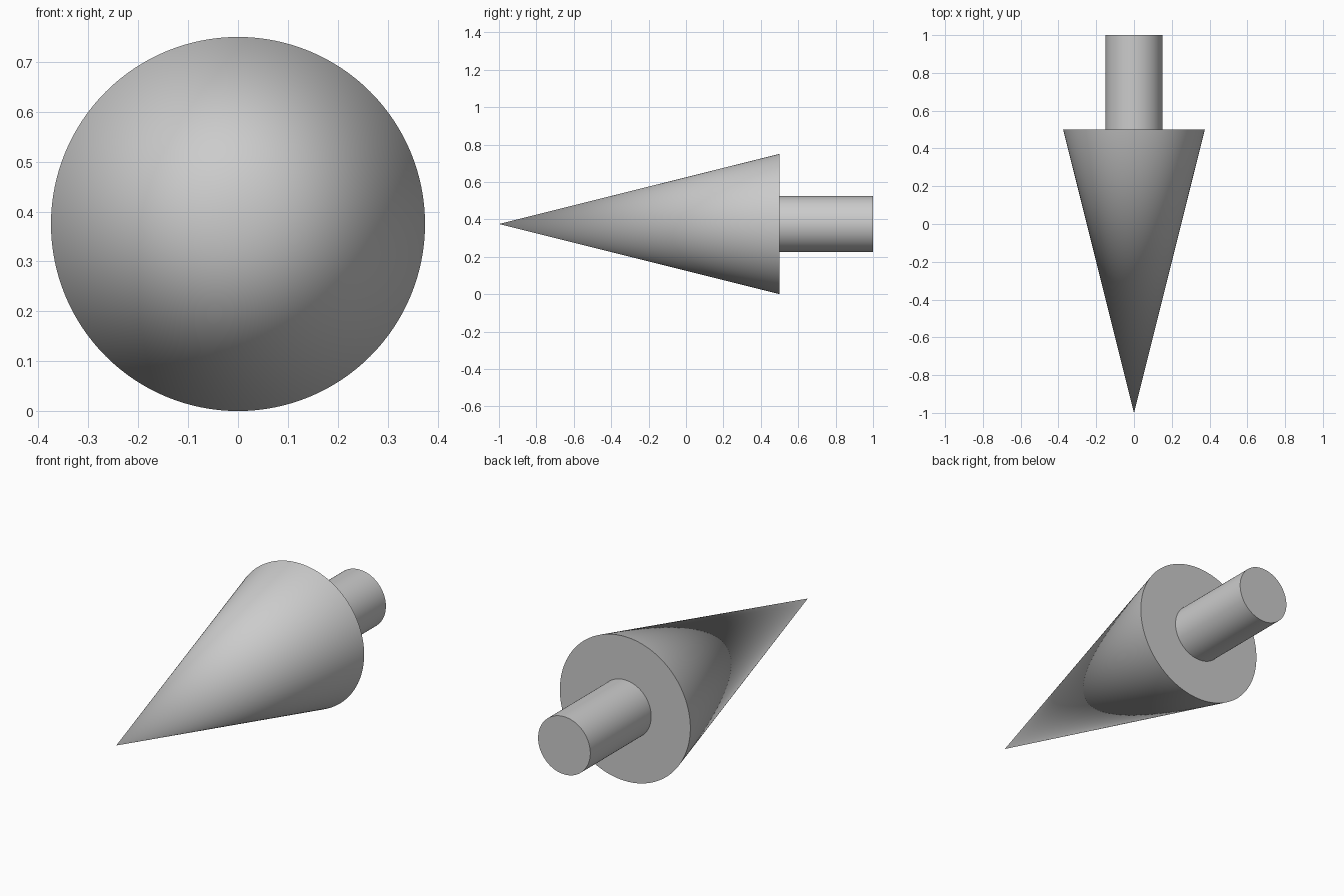
import bpy
from math import pi, radians

if "Cube" in bpy.data.objects:
    bpy.data.objects.remove(bpy.data.objects["Cube"])

AXIS_Z = 0.375


def finish(name):
    ob = bpy.context.object
    ob.name = name
    bpy.ops.object.transform_apply(location=False, rotation=True, scale=True)
    bpy.ops.object.shade_smooth_by_angle(angle=radians(30))


# Pointed tip, apex towards the front
bpy.ops.mesh.primitive_cone_add(vertices=128, radius1=0.375, radius2=0, depth=1.5,
                                location=(0, -0.25, AXIS_Z), rotation=(pi / 2, 0, 0))
finish("cone_tip")

# Round shaft behind the tip
bpy.ops.mesh.primitive_cylinder_add(vertices=128, radius=0.15, depth=0.5,
                                    location=(0, 0.75, AXIS_Z), rotation=(pi / 2, 0, 0))
finish("shaft")
